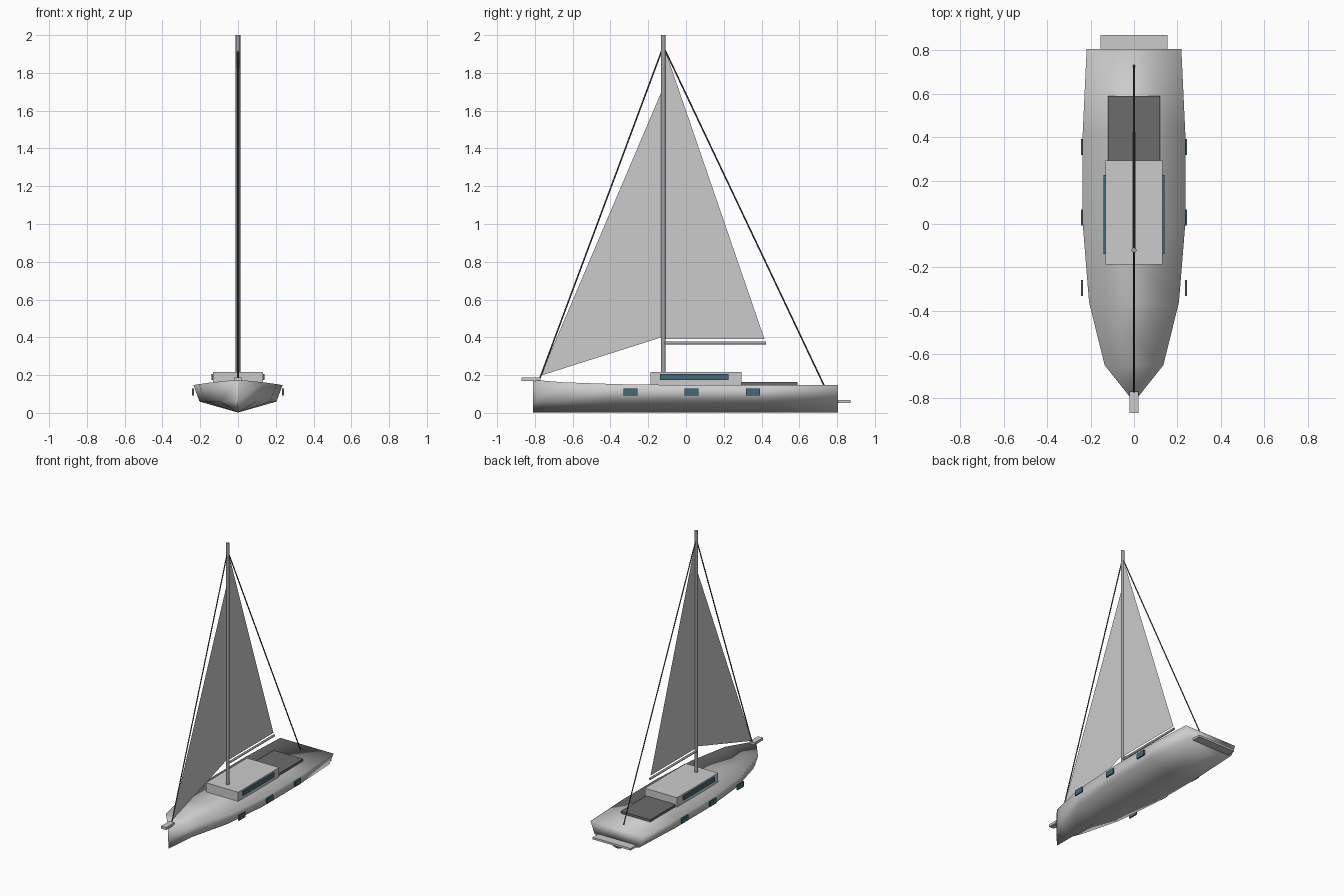
import bpy, bmesh, math
from mathutils import Vector

if "Cube" in bpy.data.objects:
    bpy.data.objects.remove(bpy.data.objects["Cube"])


def material(name, rgb):
    m = bpy.data.materials.new(name)
    m.diffuse_color = (*rgb, 1)
    m.use_nodes = True
    m.node_tree.nodes["Principled BSDF"].inputs["Base Color"].default_value = m.diffuse_color
    return m


GLASS = material("tinted_glass", (0.06, 0.14, 0.19))
DARK = material("dark_deck", (0.15, 0.15, 0.15))
SPAR = material("spar_metal", (0.35, 0.36, 0.38))
WIRE = material("rigging_wire", (0.08, 0.08, 0.08))


def mesh_object(name, verts, faces, mat=None, smooth=False):
    me = bpy.data.meshes.new(name)
    me.from_pydata(verts, [], faces)
    bm = bmesh.new()
    bm.from_mesh(me)
    bmesh.ops.recalc_face_normals(bm, faces=bm.faces)
    bm.to_mesh(me)
    bm.free()
    if smooth:
        me.shade_smooth()
    if mat:
        me.materials.append(mat)
    ob = bpy.data.objects.new(name, me)
    bpy.context.collection.objects.link(ob)
    return ob


def box(name, x, y, z, mat=None):
    verts = [(a, b, c) for a in x for b in y for c in z]
    faces = [(0, 1, 3, 2), (4, 5, 7, 6), (0, 1, 5, 4),
             (2, 3, 7, 6), (0, 2, 6, 4), (1, 3, 7, 5)]
    return mesh_object(name, verts, faces, mat)


def rod(name, a, b, radius, mat, sides=12):
    a, b = Vector(a), Vector(b)
    d = b - a
    bpy.ops.mesh.primitive_cylinder_add(
        vertices=sides, radius=radius, depth=d.length, location=(a + b) / 2,
        rotation=d.to_track_quat('Z', 'Y').to_euler())
    ob = bpy.context.object
    ob.name = name
    ob.data.materials.append(mat)
    bpy.ops.object.shade_smooth_by_angle(angle=math.radians(40))


# Hull: lofted stations (y, deck half width, chine half width, deck height)
stations = [(-0.81, 0.008, 0.004, 0.175), (-0.65, 0.135, 0.095, 0.162),
            (-0.36, 0.207, 0.170, 0.152), (0.0, 0.236, 0.204, 0.147),
            (0.42, 0.236, 0.204, 0.147), (0.805, 0.218, 0.185, 0.147)]
verts, faces = [], []
for y, w, c, z in stations:
    verts += [(0, y, 0.002), (c, y, 0.06), (w, y, z), (-w, y, z), (-c, y, 0.06)]
for s in range(len(stations) - 1):
    for i in range(5):
        j = (i + 1) % 5
        faces.append((s * 5 + i, s * 5 + j, s * 5 + 5 + j, s * 5 + 5 + i))
last = len(verts) - 5
faces += [tuple(range(5)), tuple(range(last, last + 5))]
mesh_object("hull", verts, faces, smooth=True)

# Deck structures
box("cabin", (-0.132, 0.132), (-0.187, 0.293), (0.14, 0.217))
box("cockpit", (-0.12, 0.12), (0.27, 0.59), (0.135, 0.164), DARK)
box("bowsprit", (-0.02, 0.02), (-0.87, -0.77), (0.168, 0.187))
box("swim_platform", (-0.155, 0.155), (0.73, 0.87), (0.053, 0.068))

# Windows on both sides
for side, s in (("left", -1), ("right", 1)):
    box(f"cabin_window_{side}", sorted((s * 0.130, s * 0.140)),
        (-0.137, 0.225), (0.174, 0.206), GLASS)
    for n, y in enumerate((-0.295, 0.03, 0.355)):
        box(f"hull_window_{side}_{n + 1}", sorted((s * 0.234, s * 0.243)),
            (y - 0.037, y + 0.037), (0.091, 0.13), GLASS)

# Mast, boom and stays
rod("mast", (0, -0.12, 0.14), (0, -0.12, 2.0), 0.012, SPAR, 16)
rod("boom", (0, -0.12, 0.37), (0, 0.423, 0.37), 0.008, SPAR)
rod("forestay", (0, -0.775, 0.18), (0, -0.12, 1.94), 0.004, WIRE, 8)
rod("backstay", (0, 0.73, 0.147), (0, -0.12, 1.94), 0.004, WIRE, 8)

# Sails
mesh_object("mainsail", [(0, -0.11, 0.392), (0, 0.415, 0.392), (0, -0.11, 1.92)],
            [(0, 1, 2)])
mesh_object("jib", [(0, -0.77, 0.197), (0, -0.13, 0.4), (0, -0.13, 1.70)],
            [(0, 1, 2)])
